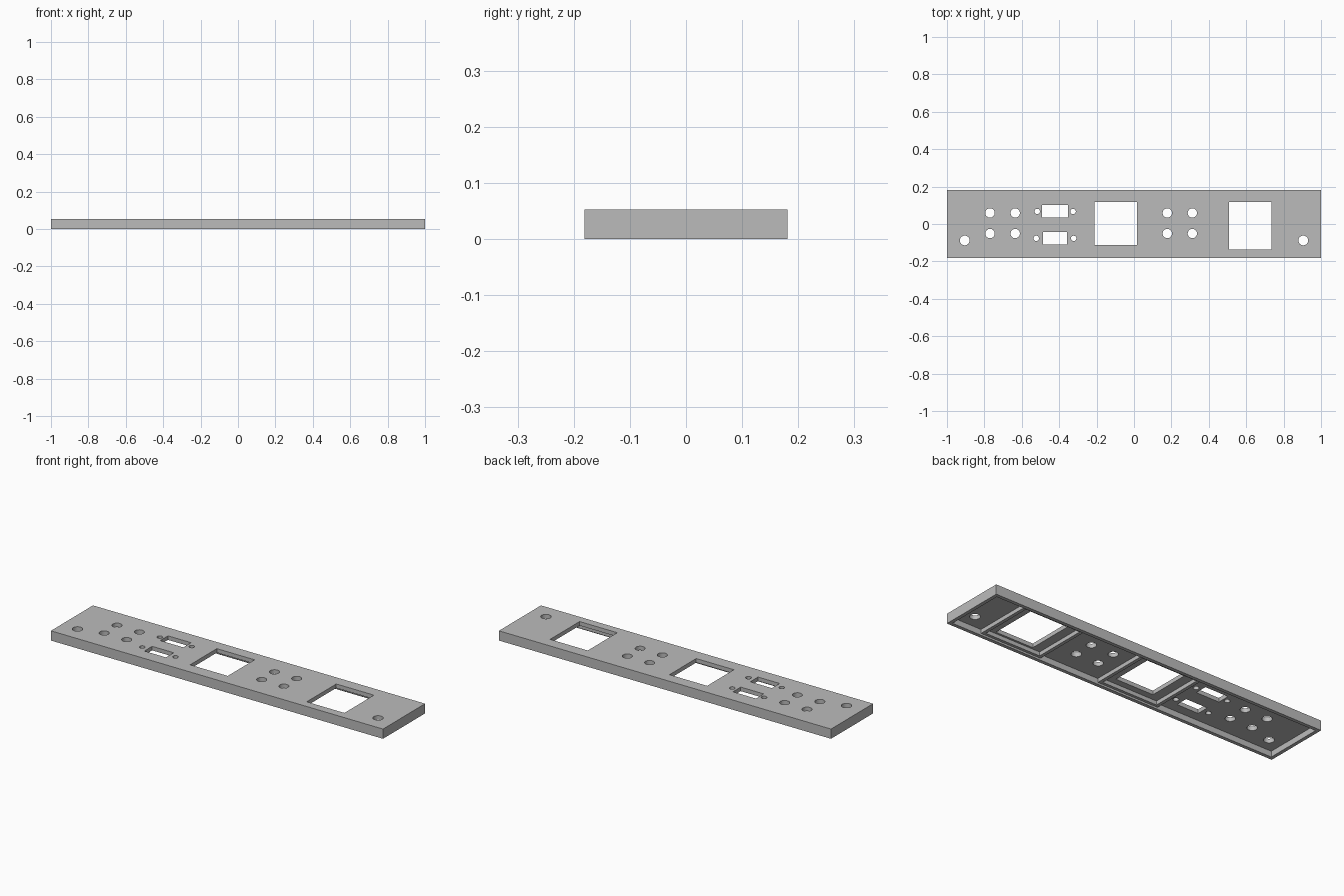
import bpy, bmesh
from mathutils import Matrix, Vector

old = bpy.data.objects.get("Cube")
if old:
    bpy.data.objects.remove(old)

HEIGHT = 0.053
HALF_Y = 0.181
PLATE_Z = 0.031      # underside of the face plate
RIB_Z = 0.01         # lower edge of the ribs
RIM = 0.019

grey = bpy.data.materials.new("panel_grey")
grey.use_nodes = True
colour = (0.5, 0.5, 0.5, 1)
grey.diffuse_color = colour
grey.node_tree.nodes["Principled BSDF"].inputs["Base Color"].default_value = colour


def add_box(bm, x0, x1, y0, y1, z0, z1):
    size = Vector((x1 - x0, y1 - y0, z1 - z0))
    mid = Vector((x0 + x1, y0 + y1, z0 + z1)) / 2
    bmesh.ops.create_cube(bm, size=1, matrix=Matrix.Translation(mid) @ Matrix.Diagonal(size).to_4x4())


def add_hole(bm, x, y, radius):
    bmesh.ops.create_cone(bm, cap_ends=True, segments=32, radius1=radius, radius2=radius,
                          depth=0.3, matrix=Matrix.Translation((x, y, 0)))


def make_object(name, bm):
    mesh = bpy.data.meshes.new(name)
    bm.to_mesh(mesh)
    bm.free()
    mesh.materials.append(grey)
    obj = bpy.data.objects.new(name, mesh)
    bpy.context.collection.objects.link(obj)
    return obj


def cut(target, bm):
    """Subtract the shapes in bm from the target, then drop the cutter."""
    cutter = make_object("cutter", bm)
    cutter.hide_render = True
    mod = target.modifiers.new("cut", 'BOOLEAN')
    mod.operation = 'DIFFERENCE'
    mod.solver = 'EXACT'
    mod.object = cutter
    bpy.context.view_layer.update()
    result = bpy.data.meshes.new_from_object(target.evaluated_get(bpy.context.evaluated_depsgraph_get()))
    target.modifiers.clear()
    target.data = result
    bpy.data.objects.remove(cutter)


# Solid slab
bm = bmesh.new()
add_box(bm, -1, 1, -HALF_Y, HALF_Y, 0, HEIGHT)
panel = make_object("rear_panel", bm)

# Shallow hollow inside the rim
inner_x, inner_y = 1 - RIM, HALF_Y - RIM
bm = bmesh.new()
add_box(bm, -inner_x, inner_x, -inner_y, inner_y, -0.1, RIB_Z)
cut(panel, bm)

# Deep compartments separated by ribs; socket bays are slightly narrower
bm = bmesh.new()
for x0, x1, y in ((-inner_x, -0.28, inner_y), (-0.262, 0.069, 0.147),
                  (0.087, 0.44, inner_y), (0.458, 0.788, 0.147),
                  (0.806, inner_x, inner_y)):
    add_box(bm, x0, x1, -y, y, -0.1, PLATE_Z)
cut(panel, bm)

# Openings through the face plate
bm = bmesh.new()
for x0, x1, y0, y1 in ((-0.21, 0.017, -0.112, 0.118), (0.509, 0.736, -0.136, 0.118),
                       (-0.493, -0.354, 0.035, 0.102), (-0.487, -0.357, -0.11, -0.043)):
    add_box(bm, x0, x1, y0, y1, -0.1, 0.2)
for x in (-0.77, -0.635, 0.178, 0.312):          # round jacks
    for y in (0.059, -0.051):
        add_hole(bm, x, y, 0.025)
for side in (-1, 1):                             # mounting and screw holes
    add_hole(bm, side * 0.905, -0.088, 0.026)
    add_hole(bm, -0.4215 + side * 0.096, 0.067, 0.0145)
    add_hole(bm, -0.4225 + side * 0.1, -0.077, 0.0145)
cut(panel, bm)
